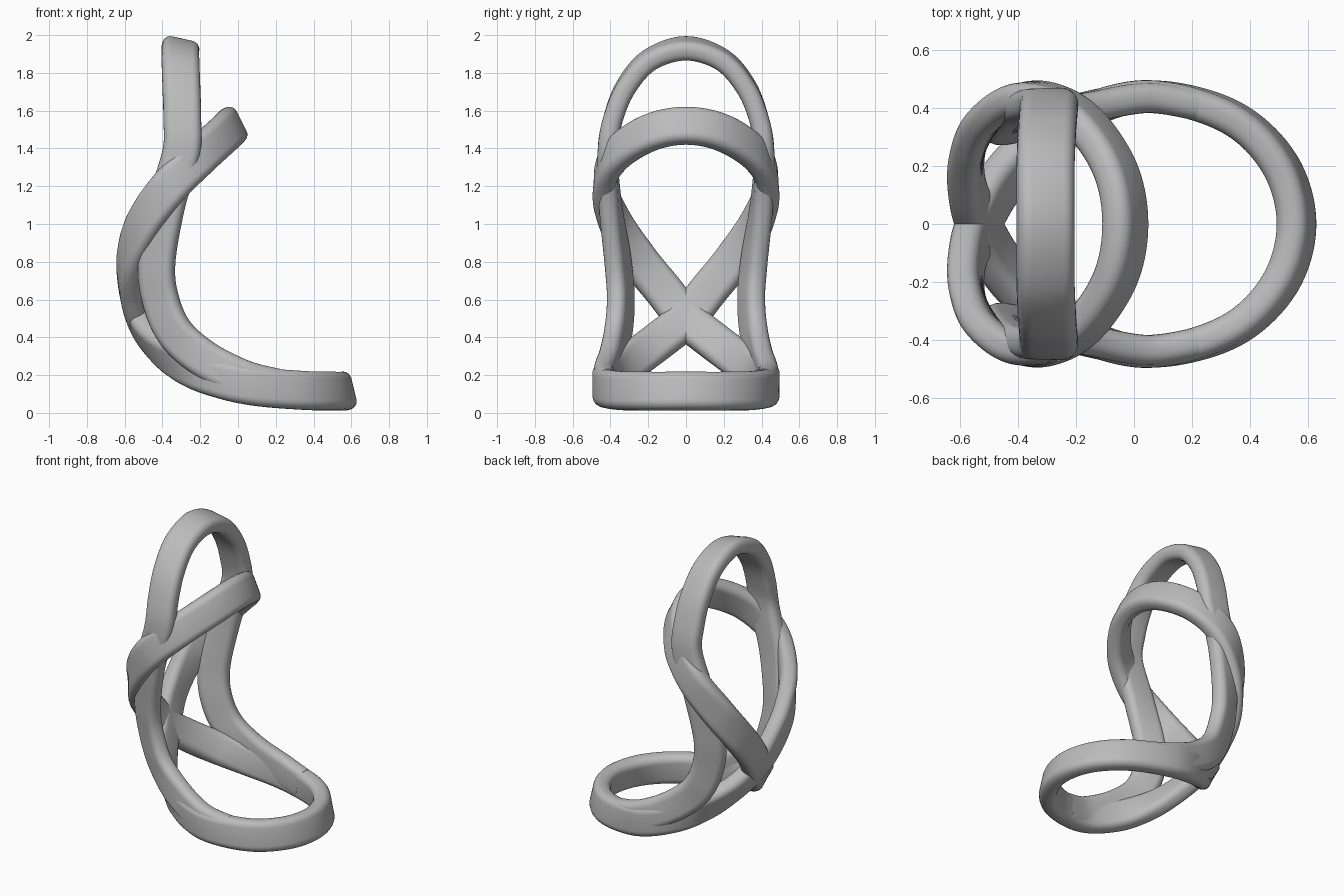
import bpy, bmesh, math
from mathutils import Vector

cube = bpy.data.objects.get("Cube")
if cube:
    bpy.data.objects.remove(cube, do_unlink=True)

grey = bpy.data.materials.new("plain_grey")
grey.use_nodes = True
grey.diffuse_color = (0.5, 0.5, 0.5, 1)
grey.node_tree.nodes["Principled BSDF"].inputs["Base Color"].default_value = (0.5, 0.5, 0.5, 1)


def rounded_section(thick, wide, radius, steps=5):
    """Rounded rectangle: first axis is thickness, second is width."""
    pts = []
    for k, (sx, sy) in enumerate([(1, 1), (-1, 1), (-1, -1), (1, -1)]):
        for i in range(steps + 1):
            a = math.pi / 2 * (k + i / steps)
            pts.append((sx * (thick / 2 - radius) + radius * math.cos(a),
                        sy * (wide / 2 - radius) + radius * math.sin(a)))
    return pts


def spline(a, b, c, d, t):
    return 0.5 * (2 * b + (c - a) * t + (2 * a - 5 * b + 4 * c - d) * t * t
                  + (3 * b - a - 3 * c + d) * t ** 3)


def sweep(name, keys, section, closed, steps=12):
    """Sweep a section along keys of (position, outward direction)."""
    n = len(keys)
    pick = lambda i: keys[i % n] if closed else keys[max(0, min(n - 1, i))]
    samples = []
    for i in range(n if closed else n - 1):
        quad = [pick(i + j) for j in (-1, 0, 1, 2)]
        for s in range(steps):
            samples.append([spline(*[q[c] for q in quad], s / steps) for c in (0, 1)])
    if not closed:
        samples.append(list(keys[-1]))
    m = len(samples)
    bm = bmesh.new()
    rings = []
    for i, (p, out) in enumerate(samples):
        after = samples[(i + 1) % m if closed else min(i + 1, m - 1)][0]
        before = samples[i - 1 if closed else max(i - 1, 0)][0]
        tangent = (after - before).normalized()
        out = (out - tangent * out.dot(tangent)).normalized()
        side = tangent.cross(out)
        rings.append([bm.verts.new(p + out * u + side * v) for u, v in section])
    k = len(section)
    for i in range(m if closed else m - 1):
        a, b = rings[i], rings[(i + 1) % m]
        for j in range(k):
            bm.faces.new((a[j], a[(j + 1) % k], b[(j + 1) % k], b[j]))
    if not closed:
        bm.faces.new(rings[0])
        bm.faces.new(rings[-1])
    bmesh.ops.recalc_face_normals(bm, faces=bm.faces)
    mesh = bpy.data.meshes.new(name)
    bm.to_mesh(mesh)
    bm.free()
    mesh.materials.append(grey)
    obj = bpy.data.objects.new(name, mesh)
    bpy.context.collection.objects.link(obj)
    bpy.ops.object.select_all(action='DESELECT')
    obj.select_set(True)
    bpy.context.view_layer.objects.active = obj
    bpy.ops.object.shade_smooth_by_angle(angle=math.radians(40))
    return obj


def to_keys(rows):
    return [(Vector(p), Vector(o).normalized()) for p, o in rows]


def flip(key):
    return tuple(Vector((v.x, -v.y, v.z)) for v in key)


# Figure-eight band: upper tip, left side, rear crossing, right side, base front
half = to_keys([
    ((-0.03, 0, 1.52), (0.89, 0, 0.45)),
    ((-0.07, 0.2, 1.48), (0.75, 0.5, 0.35)),
    ((-0.2, 0.375, 1.36), (0.3, 0.9, 0.1)),
    ((-0.36, 0.435, 1.2), (-0.1, 1, 0)),
    ((-0.5, 0.37, 1.0), (-0.6, 0.8, 0)),
    ((-0.57, 0.25, 0.81), (-0.9, 0.35, 0)),
    ((-0.575, 0.12, 0.65), (-1, 0.15, 0)),
    ((-0.535, 0, 0.5), (-0.95, 0, -0.25)),
    ((-0.46, -0.14, 0.385), (-0.8, -0.25, -0.45)),
    ((-0.34, -0.275, 0.285), (-0.6, -0.6, -0.4)),
    ((-0.17, -0.385, 0.205), (-0.35, -0.9, -0.15)),
    ((0.06, -0.44, 0.145), (0, -1, 0)),
    ((0.33, -0.37, 0.12), (0.6, -0.8, 0.1)),
    ((0.5, -0.21, 0.115), (0.88, -0.45, 0.2)),
    ((0.56, 0, 0.115), (0.97, 0, 0.24)),
])
sweep("figure_eight_band", half + [flip(k) for k in half[-2:0:-1]],
      rounded_section(0.11, 0.205, 0.045), True)

# Tall arch whose legs run down into the base ring
leg = to_keys([
    ((-0.305, 0, 1.93), (0.22, 0, 0.97)),
    ((-0.305, 0.19, 1.87), (0.15, 0.5, 0.85)),
    ((-0.3, 0.315, 1.73), (0.08, 0.85, 0.5)),
    ((-0.295, 0.385, 1.56), (0, 0.97, 0.2)),
    ((-0.3, 0.415, 1.38), (0, 1, 0.1)),
    ((-0.38, 0.4, 1.1), (-0.15, 1, 0)),
    ((-0.43, 0.36, 0.8), (-0.35, 0.9, 0)),
    ((-0.41, 0.345, 0.6), (-0.4, 0.9, 0)),
    ((-0.33, 0.36, 0.42), (-0.35, 0.9, -0.1)),
    ((-0.17, 0.4, 0.28), (-0.15, 1, 0)),
    ((0.03, 0.435, 0.18), (0, 1, 0)),
    ((0.2, 0.415, 0.135), (0.35, 0.95, 0)),
])
sweep("tall_arch", [flip(k) for k in leg[:0:-1]] + leg,
      rounded_section(0.105, 0.2, 0.045), False)
